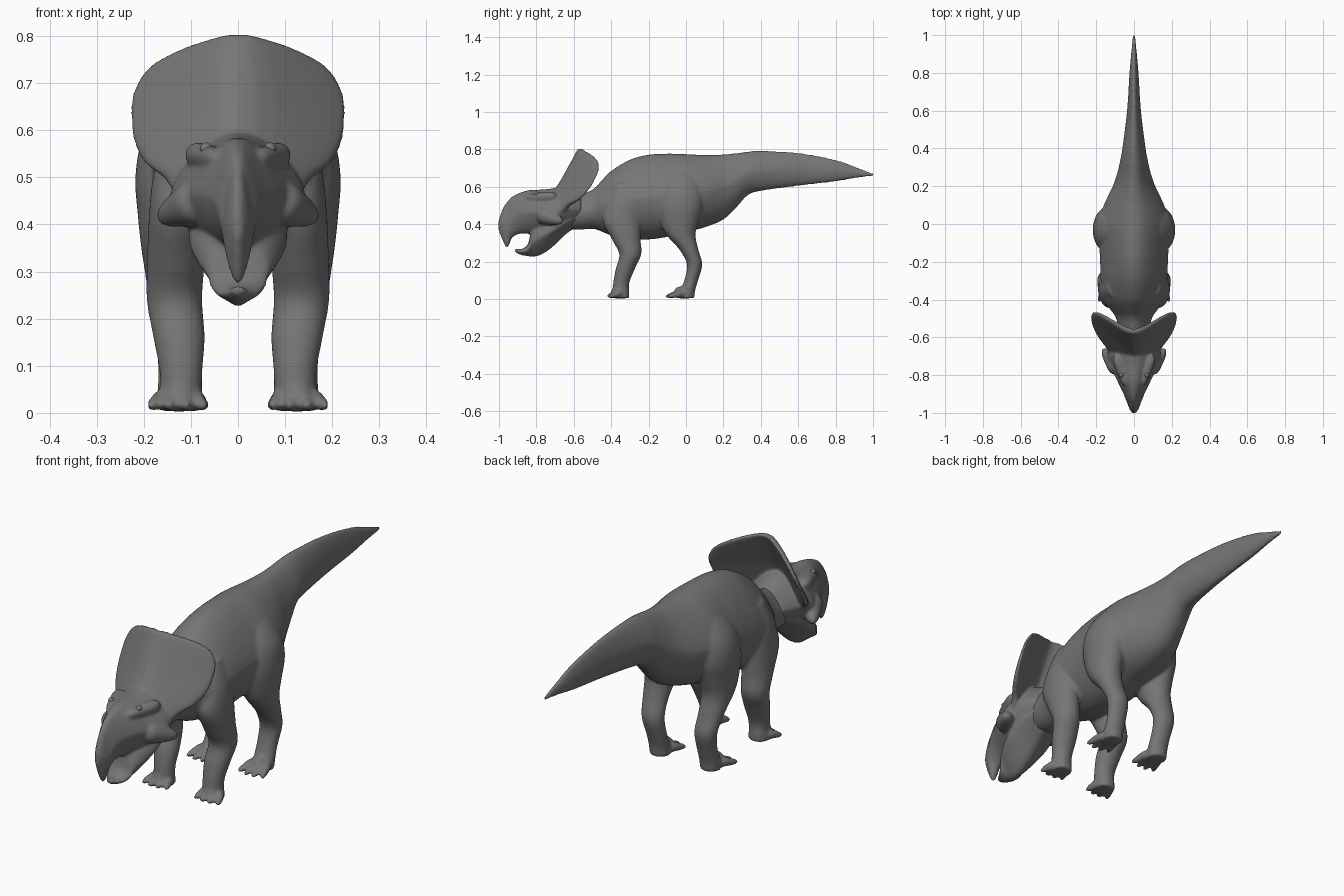
import bpy, bmesh, math
from mathutils import Vector

cube = bpy.data.objects.get("Cube")
if cube:
    bpy.data.objects.remove(cube)

hide = bpy.data.materials.new("grey hide")
hide.use_nodes = True
GREY = (0.18, 0.18, 0.18, 1)
hide.diffuse_color = GREY
bsdf = hide.node_tree.nodes["Principled BSDF"]
bsdf.inputs["Base Color"].default_value = GREY
bsdf.inputs["Roughness"].default_value = 0.7

SIDES = 36
ANGLES = [2 * math.pi * i / SIDES for i in range(SIDES)]


def smooth_path(rows, steps=5):
    """Catmull-Rom interpolation through tuples of any length."""
    pts = [Vector(r) for r in rows]
    pts = [pts[0]] + pts + [pts[-1]]
    out = []
    for p0, p1, p2, p3 in zip(pts, pts[1:], pts[2:], pts[3:]):
        for i in range(steps):
            t = i / steps
            out.append(0.5 * (2 * p1 + (p2 - p0) * t + (2 * p0 - 5 * p1 + 4 * p2 - p3) * t * t
                              + (3 * p1 - p0 - 3 * p2 + p3) * t ** 3))
    return out + [pts[-1]]


def skin(bm, rings):
    loops = [[bm.verts.new(p) for p in ring] for ring in rings]
    for a, b in zip(loops, loops[1:]):
        for i in range(SIDES):
            j = (i + 1) % SIDES
            bm.faces.new((a[i], a[j], b[j], b[i]))
    bm.faces.new(loops[0][::-1])
    bm.faces.new(loops[-1])


def trunk(bm, rows, ridge=0.2, keel=0.0):
    """Loft along y from (y, top, bottom, half width)."""
    rings = []
    for y, top, bot, w in smooth_path(rows):
        w, mid, h = max(w, 0.003), (top + bot) / 2, max((top - bot) / 2, 0.003)
        rings.append([(w * math.cos(t) * (1 - ridge * max(0, math.sin(t)) - keel * max(0, -math.sin(t))),
                       y, mid + h * math.sin(t)) for t in ANGLES])
    skin(bm, rings)


def limb(bm, rows, side):
    """Loft along z from (z, x, y, half width, half depth)."""
    skin(bm, [[(side * (x + a * math.cos(t)), y + b * math.sin(t), z) for t in ANGLES]
              for z, x, y, a, b in smooth_path(rows)])


def blob(bm, start, end, r0, r1, side=1):
    """Rounded tapering capsule between two points."""
    s, e = (Vector((side * p[0], p[1], p[2])) for p in (start, end))
    d = (e - s).normalized()
    u = d.orthogonal().normalized()
    v = d.cross(u)
    rings = []
    for i in range(13):
        f = i / 12
        r = (r0 + (r1 - r0) * f) * max(0.1, (1 - abs(2 * f - 1) ** 4) ** 0.5)
        c = s.lerp(e, f)
        rings.append([c + r * (u * math.cos(t) + v * math.sin(t)) for t in ANGLES])
    skin(bm, rings)


def foot(bm, x, y, reach, side):
    """Pad with four splayed toes."""
    blob(bm, (x, y + 0.045, 0.036), (x, y - 0.055, 0.034), 0.034, 0.032, side)
    for k in (-1.5, -0.5, 0.5, 1.5):
        length = reach - 0.012 * abs(k)
        blob(bm, (x + k * 0.02, y, 0.034), (x + 0.003 + k * 0.04, y - length, 0.012), 0.023, 0.011, side)


def finish(name, bm, voxel, passes):
    """Fuse the overlapping volumes into one smooth skin."""
    bmesh.ops.recalc_face_normals(bm, faces=bm.faces)
    mesh = bpy.data.meshes.new(name)
    bm.to_mesh(mesh)
    bm.free()
    ob = bpy.data.objects.new(name, mesh)
    bpy.context.collection.objects.link(ob)
    if voxel:
        fuse = ob.modifiers.new("fuse", 'REMESH')
        fuse.mode, fuse.voxel_size = 'VOXEL', voxel
        soft = ob.modifiers.new("soften", 'SMOOTH')
        soft.factor, soft.iterations = 0.5, passes
        bpy.context.view_layer.update()
        graph = bpy.context.evaluated_depsgraph_get()
        baked = bpy.data.meshes.new_from_object(ob.evaluated_get(graph))
        ob.modifiers.clear()
        ob.data = baked
    ob.data.materials.clear()
    ob.data.materials.append(hide)
    for p in ob.data.polygons:
        p.use_smooth = True
        p.material_index = 0


# Torso, neck and tail
bm = bmesh.new()
trunk(bm, [(-0.68, 0.54, 0.38, 0.08), (-0.58, 0.555, 0.37, 0.085), (-0.5, 0.585, 0.375, 0.095),
           (-0.45, 0.635, 0.36, 0.128), (-0.4, 0.685, 0.34, 0.158), (-0.3, 0.745, 0.32, 0.176),
           (-0.2, 0.772, 0.318, 0.18), (-0.1, 0.777, 0.332, 0.185), (0, 0.775, 0.358, 0.19),
           (0.1, 0.77, 0.383, 0.16), (0.2, 0.773, 0.425, 0.113), (0.27, 0.78, 0.49, 0.089),
           (0.33, 0.788, 0.555, 0.075), (0.4, 0.792, 0.578, 0.062), (0.6, 0.782, 0.605, 0.037),
           (0.8, 0.745, 0.628, 0.024), (0.92, 0.703, 0.648, 0.014), (1.003, 0.672, 0.655, 0.006)], 0.32)

# Legs and feet
for side in (-1, 1):
    limb(bm, [(0.71, 0.06, -0.02, 0.035, 0.06), (0.65, 0.095, -0.022, 0.065, 0.09),
              (0.58, 0.13, -0.026, 0.074, 0.112), (0.5, 0.138, -0.03, 0.08, 0.12),
              (0.42, 0.138, -0.035, 0.075, 0.104), (0.345, 0.14, -0.028, 0.065, 0.079),
              (0.265, 0.138, 0.015, 0.055, 0.051), (0.185, 0.131, 0.046, 0.05, 0.041),
              (0.1, 0.125, 0.028, 0.045, 0.037), (0.05, 0.125, 0.01, 0.046, 0.04),
              (0.004, 0.125, 0.003, 0.044, 0.042)], side)
    foot(bm, 0.125, -0.01, 0.11, side)
    limb(bm, [(0.62, 0.09, -0.33, 0.05, 0.06), (0.52, 0.12, -0.335, 0.057, 0.085),
              (0.42, 0.13, -0.345, 0.059, 0.1), (0.32, 0.132, -0.32, 0.061, 0.077),
              (0.24, 0.135, -0.298, 0.059, 0.059), (0.16, 0.125, -0.325, 0.055, 0.051),
              (0.08, 0.121, -0.347, 0.045, 0.043), (0.004, 0.122, -0.347, 0.046, 0.046)], side)
    foot(bm, 0.126, -0.347, 0.085, side)
finish("body", bm, 0.007, 10)

# Skull with hooked upper beak
bm = bmesh.new()
trunk(bm, [(-0.56, 0.56, 0.40, 0.085), (-0.63, 0.60, 0.365, 0.125), (-0.69, 0.595, 0.345, 0.143),
           (-0.74, 0.588, 0.34, 0.13), (-0.78, 0.585, 0.342, 0.113), (-0.84, 0.582, 0.348, 0.085),
           (-0.89, 0.568, 0.348, 0.06), (-0.93, 0.548, 0.325, 0.044), (-0.955, 0.522, 0.272, 0.034),
           (-0.98, 0.487, 0.31, 0.024), (-1.002, 0.425, 0.365, 0.01)], 0.3, 0.25)

# Lower jaw
trunk(bm, [(-0.57, 0.48, 0.395, 0.07), (-0.64, 0.47, 0.348, 0.1), (-0.72, 0.45, 0.272, 0.105),
           (-0.78, 0.42, 0.234, 0.09), (-0.825, 0.37, 0.226, 0.07), (-0.845, 0.295, 0.229, 0.058),
           (-0.88, 0.267, 0.234, 0.036), (-0.917, 0.272, 0.25, 0.012)], 0, 0.55)

# Folded frill, thin at the top and thickening into the cheeks
rings = []
for z, w in smooth_path([(0.43, 0.115), (0.47, 0.138), (0.5, 0.158), (0.53, 0.197), (0.57, 0.219),
                         (0.62, 0.228), (0.68, 0.223), (0.735, 0.188), (0.77, 0.127), (0.79, 0.07),
                         (0.803, 0.02)]):
    ring = []
    for t in ANGLES:
        x = w * math.cos(t)
        y = -0.567 + (z - 0.8) * 0.55 + 0.9 * (math.hypot(x, 0.05) - 0.05)
        thick = 0.013 + 0.007 * abs(math.cos(t)) + 0.1 * max(0, 0.64 - z)
        ring.append((x, y + thick * math.copysign(abs(math.sin(t)) ** 0.5, math.sin(t)), z))
    rings.append(ring)
skin(bm, rings)

# Cheek horns and low brows
for side in (-1, 1):
    blob(bm, (0.07, -0.78, 0.455), (0.168, -0.66, 0.412), 0.06, 0.02, side)
    blob(bm, (0.04, -0.86, 0.54), (0.098, -0.69, 0.55), 0.02, 0.03, side)
finish("head", bm, 0.006, 10)

# Eyes
for label, side in (("left", 1), ("right", -1)):
    bm = bmesh.new()
    bmesh.ops.create_uvsphere(bm, u_segments=16, v_segments=10, radius=0.013)
    bmesh.ops.translate(bm, verts=bm.verts, vec=(side * 0.068, -0.8, 0.561))
    finish(label + "_eye", bm, 0, 0)
